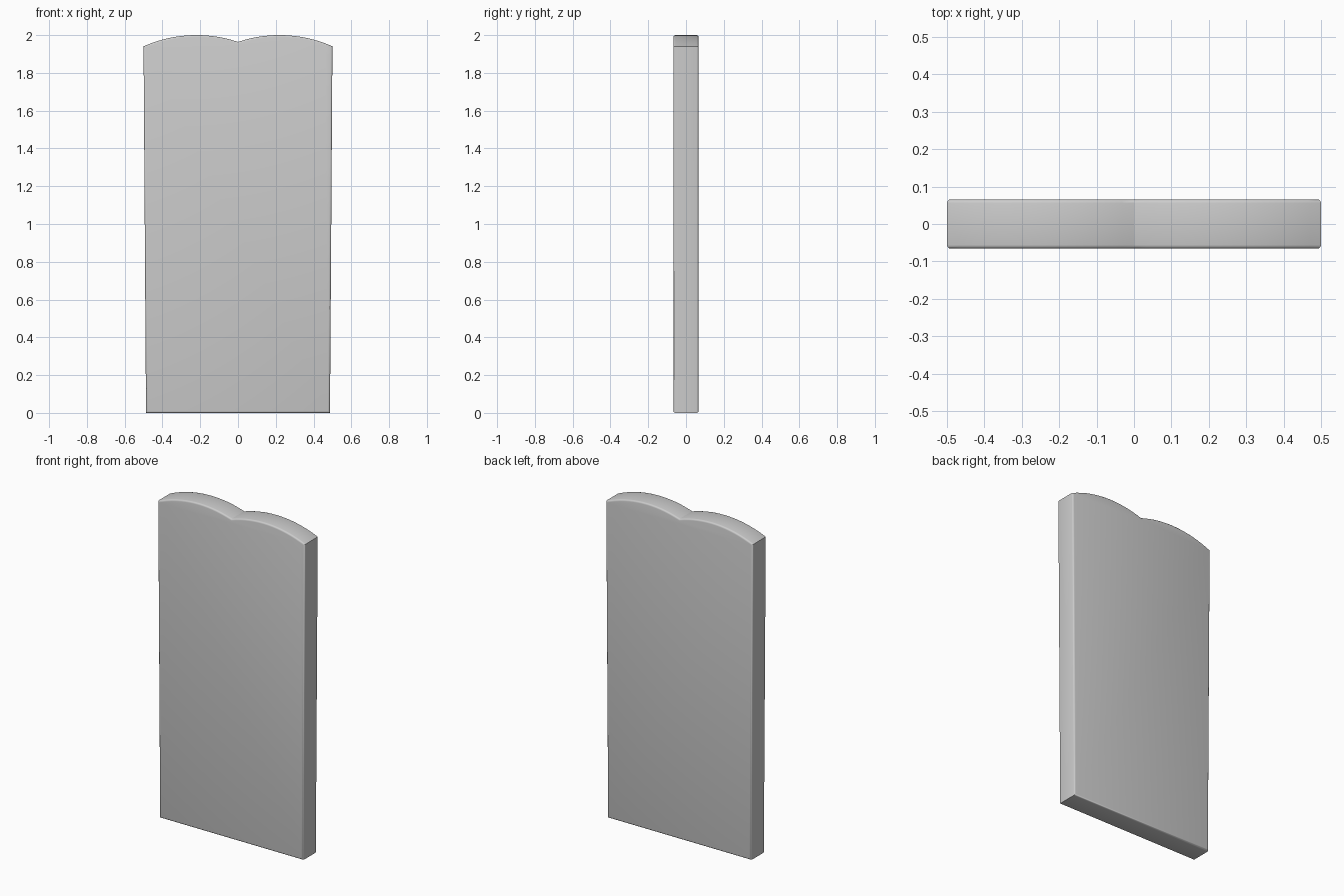
import bpy, bmesh, math

if "Cube" in bpy.data.objects:
    bpy.data.objects.remove(bpy.data.objects["Cube"])

HALF_T = 0.066      # half thickness
R = 0.69            # radius of each top arch
PEAK = 0.22         # x of each arch crest
STEPS = 16

def arch_z(x):
    return 2.0 - R + math.sqrt(R * R - (abs(x) - PEAK) ** 2)

# Outline: tapered sides, twin arched top
outline = [(-0.487, 0.0), (0.487, 0.0)]
outline += [(x, arch_z(x)) for x in (0.5 - i * 0.5 / STEPS for i in range(2 * STEPS + 1))]

# Extrude the outline into a slab
bm = bmesh.new()
front = bm.faces.new([bm.verts.new((x, -HALF_T, z)) for x, z in outline])
ext = bmesh.ops.extrude_face_region(bm, geom=[front], use_keep_orig=True)
bmesh.ops.translate(bm, vec=(0, 2 * HALF_T, 0),
                    verts=[v for v in ext["geom"] if isinstance(v, bmesh.types.BMVert)])
bmesh.ops.recalc_face_normals(bm, faces=bm.faces)

# Soften the front and back rims
rims = [e for e in bm.edges if abs(e.verts[0].co.y - e.verts[1].co.y) < 1e-5]
bmesh.ops.bevel(bm, geom=rims, offset=0.01, offset_type='OFFSET', segments=3,
                profile=0.5, affect='EDGES')

mesh = bpy.data.meshes.new("arched_slab")
bm.to_mesh(mesh)
bm.free()
slab = bpy.data.objects.new("arched_slab", mesh)
bpy.context.collection.objects.link(slab)

# Smooth arches, crisp corners and centre notch
bpy.context.view_layer.objects.active = slab
slab.select_set(True)
bpy.ops.object.shade_smooth_by_angle(angle=math.radians(32))
